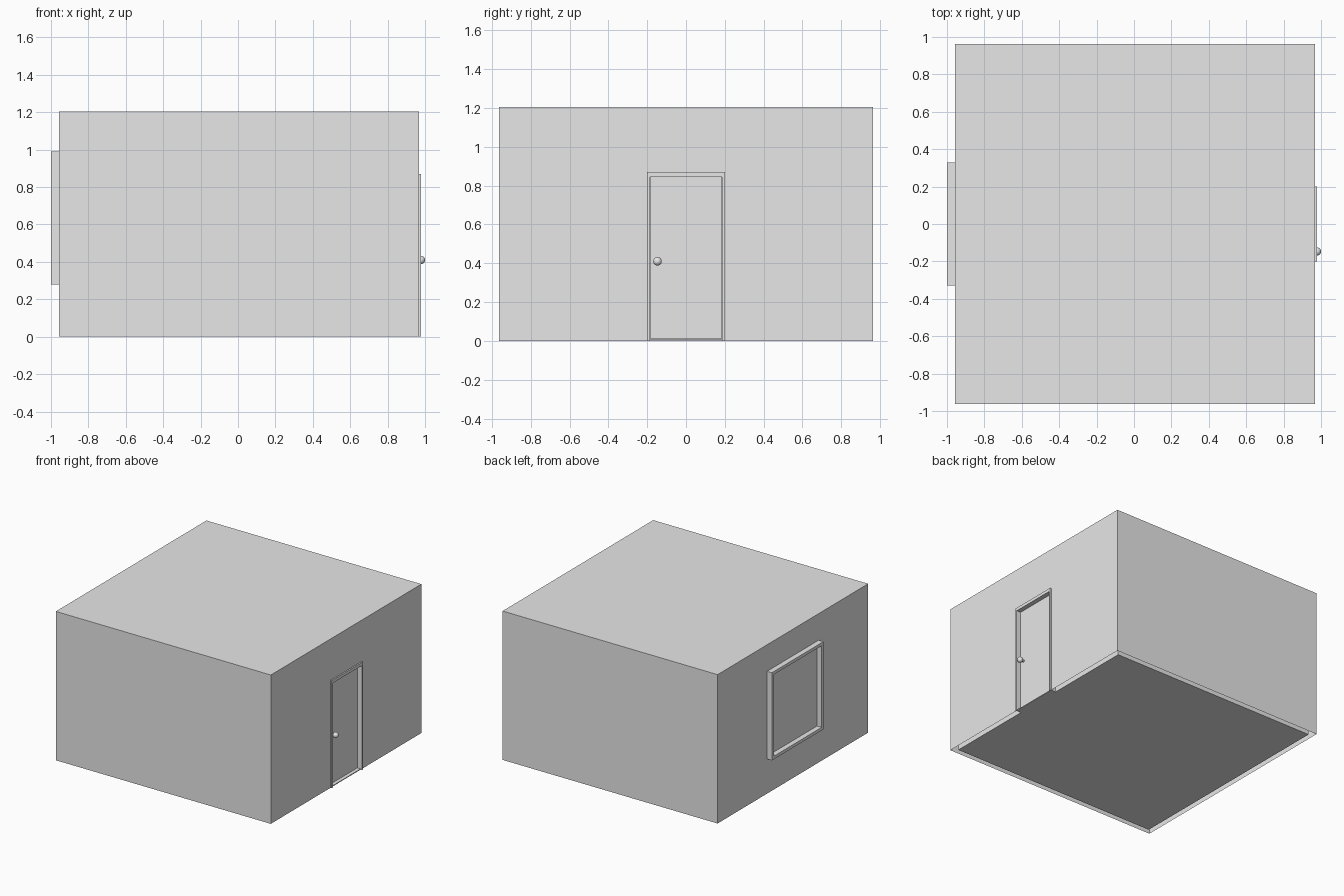
import bpy, bmesh, math
from mathutils import Matrix, Vector

if "Cube" in bpy.data.objects:
    bpy.data.objects.remove(bpy.data.objects["Cube"], do_unlink=True)

GREY = (0.8, 0.8, 0.8, 1)
mat = bpy.data.materials.new("plain grey")
mat.use_nodes = True
mat.diffuse_color = GREY
mat.node_tree.nodes["Principled BSDF"].inputs["Base Color"].default_value = GREY

# Room size
X0, X1, Y, H = -0.957, 0.968, 0.963, 1.205
WALL = 0.042


def finish(name, bm, recalc=True):
    if recalc:
        bmesh.ops.recalc_face_normals(bm, faces=bm.faces)
    mesh = bpy.data.meshes.new(name)
    bm.to_mesh(mesh)
    bm.free()
    mesh.materials.append(mat)
    obj = bpy.data.objects.new(name, mesh)
    bpy.context.collection.objects.link(obj)
    return obj


def add_box(bm, lo, hi):
    lo, hi = Vector(lo), Vector(hi)
    m = Matrix.Translation((lo + hi) / 2) @ Matrix.Diagonal((*(hi - lo), 1))
    return bmesh.ops.create_cube(bm, size=1, matrix=m)


def box(name, lo, hi):
    bm = bmesh.new()
    add_box(bm, lo, hi)
    return finish(name, bm)


def arch(y_in, y_out, z_in, z_out):
    """Outline of an upside-down U, open at the ground."""
    half = [(y_in, 0), (y_out, 0), (y_out, z_out)]
    return ([(y_in, z_in)] + half
            + [(-y, z) for y, z in reversed(half)] + [(-y_in, z_in)])


# Outer shell: open underneath, with a doorway in the door wall
bm = bmesh.new()
add_box(bm, (X0, -Y, 0), (X1, Y, H))
gone = [f for f in bm.faces if f.normal.z < -0.9 or f.normal.x > 0.9]
bmesh.ops.delete(bm, geom=gone, context='FACES_ONLY')
bm.faces.new([bm.verts.new((X1, y, z)) for y, z in arch(0.19, Y, 0.86, H)])
bmesh.ops.remove_doubles(bm, verts=bm.verts, dist=0.0001)
finish("outer_walls_and_roof", bm)

# Inner lining, whose underside is the floor
box("inner_walls_and_floor", (X0 + WALL, -Y + WALL, 0),
    (X1 - WALL, Y - WALL, H - WALL))

# Door frame: arch extruded through the wall
bm = bmesh.new()
face = bm.faces.new([bm.verts.new((0.927, y, z))
                     for y, z in arch(0.185, 0.2, 0.845, 0.87)])
ext = bmesh.ops.extrude_face_region(bm, geom=[face])
bmesh.ops.translate(bm, vec=(0.052, 0, 0),
                    verts=[v for v in ext["geom"] if isinstance(v, bmesh.types.BMVert)])
finish("door_frame", bm)

box("door", (0.915, -0.184, 0.01), (0.943, 0.184, 0.844))
box("door_threshold", (0.92, -0.185, 0), (X1, 0.185, 0.007))

# Door knob and its stem
bm = bmesh.new()
bmesh.ops.create_uvsphere(bm, u_segments=24, v_segments=16, radius=0.022,
                          matrix=Matrix.Translation((0.978, -0.147, 0.41)))
stem = Matrix.Translation((0.95, -0.147, 0.41)) @ Matrix.Rotation(math.pi / 2, 4, 'Y')
bmesh.ops.create_cone(bm, cap_ends=True, segments=16, radius1=0.009,
                      radius2=0.009, depth=0.03, matrix=stem)
knob = finish("door_knob", bm)
bpy.ops.object.select_all(action='DESELECT')
knob.select_set(True)
bpy.context.view_layer.objects.active = knob
bpy.ops.object.shade_smooth_by_angle()

# Window: raised frame with a sunken pane
bm = bmesh.new()
add_box(bm, (-1, -0.33, 0.28), (X0 + 0.01, 0.33, 0.99))
bm.normal_update()
front = [f for f in bm.faces if f.normal.x < -0.9]
bmesh.ops.inset_region(bm, faces=front, thickness=0.035)
pane = bmesh.ops.extrude_face_region(bm, geom=front)
bmesh.ops.delete(bm, geom=front, context='FACES_ONLY')
bmesh.ops.translate(bm, vec=(0.041, 0, 0),
                    verts=[v for v in pane["geom"] if isinstance(v, bmesh.types.BMVert)])
finish("window", bm)
